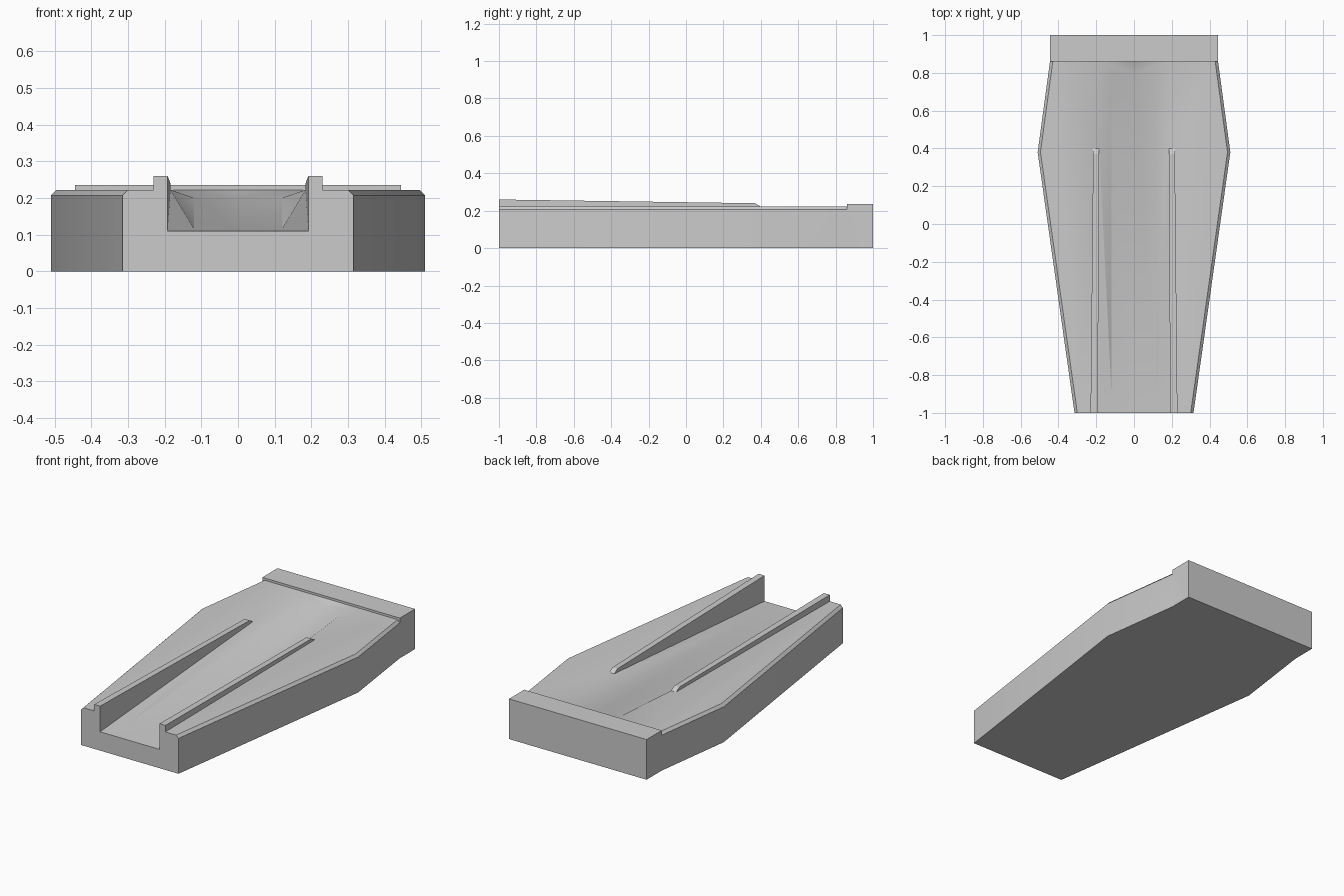
import bpy, bmesh, math

cube = bpy.data.objects.get("Cube")
if cube:
    bpy.data.objects.remove(cube, do_unlink=True)

# Single grey material
grey = bpy.data.materials.new("plain_grey")
grey.use_nodes = True
grey.diffuse_color = (0.6, 0.6, 0.6, 1)
grey.node_tree.nodes["Principled BSDF"].inputs["Base Color"].default_value = (0.6, 0.6, 0.6, 1)


def finish(bm, name):
    bmesh.ops.recalc_face_normals(bm, faces=bm.faces)
    mesh = bpy.data.meshes.new(name)
    bm.to_mesh(mesh)
    bm.free()
    mesh.materials.append(grey)
    obj = bpy.data.objects.new(name, mesh)
    bpy.context.collection.objects.link(obj)
    bpy.ops.object.select_all(action='DESELECT')
    obj.select_set(True)
    bpy.context.view_layer.objects.active = obj
    bpy.ops.object.shade_smooth_by_angle(angle=math.radians(30))
    return obj


# Main heights and stations along the length
FRONT, WIDE, STEP, REAR = -1, 0.38, 0.86, 1
SIDE, DECK, BLOCK, CHAMFER = 0.207, 0.222, 0.235, 0.015

# Named corner points of the left half
points = {}
for key, x, y in (("front", 0.315, FRONT), ("wide", 0.51, WIDE), ("step", 0.445, STEP)):
    points[key + "_base"] = (x, y, 0)
    points[key + "_side"] = (x, y, SIDE)
    points[key + "_deck"] = (x - CHAMFER, y, DECK)
for key, x in (("edge", 0.445), ("mid", 0)):
    points[key + "_rear_base"] = (x, REAR, 0)
    points[key + "_rear_top"] = (x, REAR, BLOCK)
    points[key + "_step_top"] = (x, STEP, BLOCK)
points.update({
    "mid_base": (0, FRONT, 0),
    "mid_step": (0, STEP, DECK),
    "floor_front": (0, FRONT, 0.11),
    "floor_back": (0, 0.8, 0.2),
    "trough_front": (0.192, FRONT, 0.11),
    "trough_toe": (0.12, -0.88, 0.116),
    "trough_back": (0.12, 0.8, 0.2),
    "wall_top": (0.192, FRONT, DECK),
    "wall_end": (0.184, 0.4, DECK),
    "trough_lip": (0.18, STEP, DECK),
})

# Faces of the half body, each a loop of named corners
loops = [
    "mid_base front_base wide_base step_base edge_rear_base mid_rear_base",
    "front_base wide_base wide_side front_side",
    "wide_base step_base step_side wide_side",
    "front_side wide_side wide_deck front_deck",
    "wide_side step_side step_deck wide_deck",
    "step_base edge_rear_base edge_rear_top edge_step_top step_side",
    "step_side edge_step_top mid_step_top mid_step trough_lip step_deck",
    "edge_step_top edge_rear_top mid_rear_top mid_step_top",
    "edge_rear_base mid_rear_base mid_rear_top edge_rear_top",
    "mid_base front_base front_side front_deck wall_top trough_front floor_front",
    "wall_top front_deck wide_deck step_deck trough_lip wall_end",
    "trough_front wall_top wall_end",
    "trough_front trough_toe wall_end",
    "trough_toe trough_back wall_end",
    "wall_end trough_back trough_lip",
    "floor_front trough_front trough_toe trough_back floor_back",
    "floor_back trough_back trough_lip mid_step",
]

# Tapered body with sunken trough, rear block and chamfered edges
bm = bmesh.new()
corner = {key: bm.verts.new(co) for key, co in points.items()}
for loop in loops:
    bm.faces.new([corner[key] for key in loop.split()])
bmesh.ops.mirror(bm, geom=bm.verts[:] + bm.edges[:] + bm.faces[:], axis='X', merge_dist=0.0001)
bmesh.ops.remove_doubles(bm, verts=bm.verts, dist=0.0001)
finish(bm, "body")

# Rails along the trough, sloping down to the back
rail_profile = [(FRONT, DECK), (FRONT, 0.26), (0.37, 0.24), (0.4, DECK)]
for name, side in (("left_rail", 1), ("right_rail", -1)):
    bm = bmesh.new()
    inner, outer = [], []
    for y, z in rail_profile:
        t = (y - FRONT) / 1.4
        inner.append(bm.verts.new((side * (0.192 - 0.008 * t), y, z)))
        outer.append(bm.verts.new((side * (0.23 - 0.014 * t), y, z)))
    bm.faces.new(inner)
    bm.faces.new(outer)
    for i in range(4):
        j = (i + 1) % 4
        bm.faces.new((inner[i], inner[j], outer[j], outer[i]))
    finish(bm, name)
